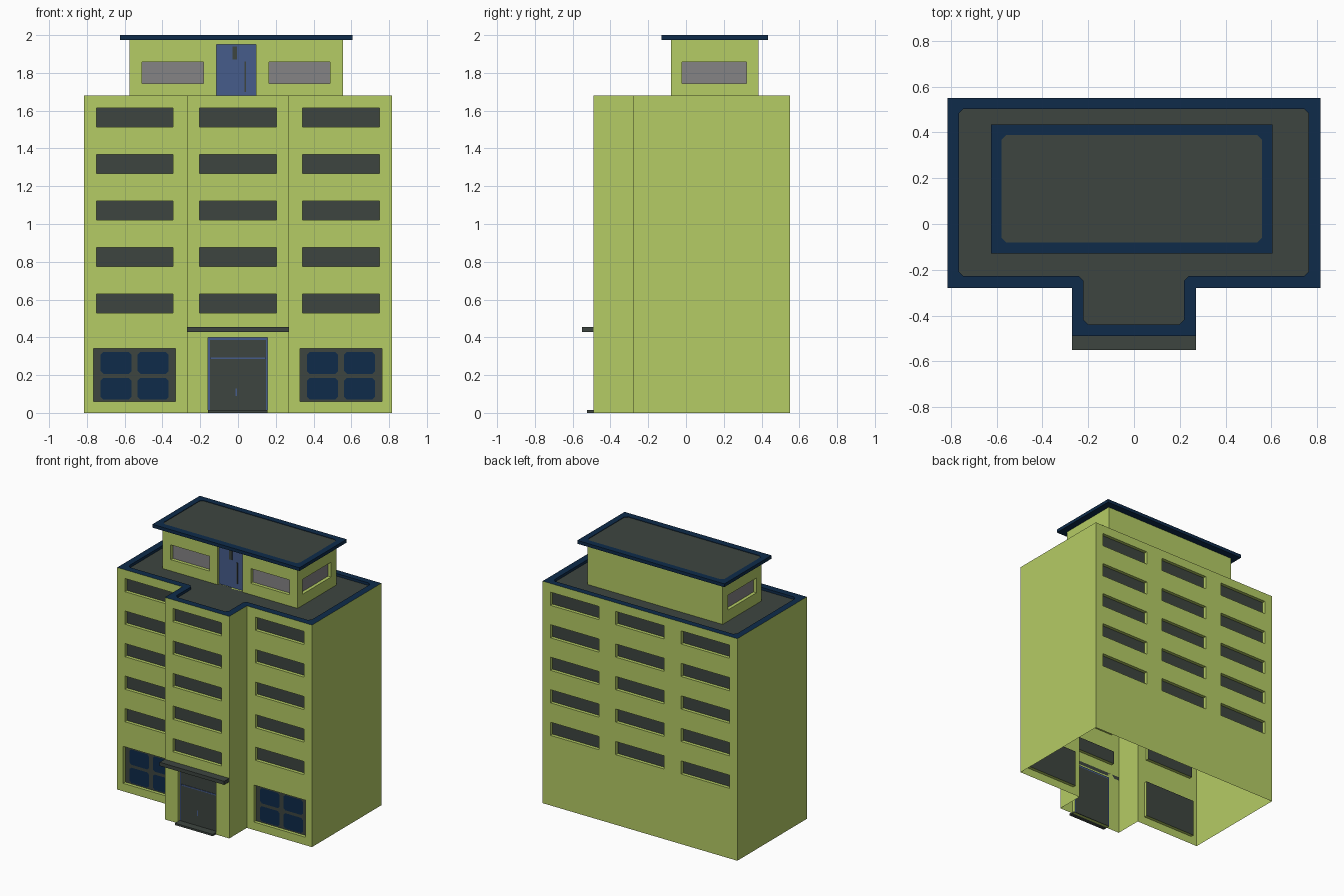
import bpy, bmesh
from mathutils import Vector

if "Cube" in bpy.data.objects:
    bpy.data.objects.remove(bpy.data.objects["Cube"])

# Palette
COLOURS = [("lime_wall", (0.462, 0.604, 0.130)), ("dark_grey", (0.047, 0.060, 0.051)),
           ("navy", (0.0044, 0.024, 0.068)), ("door_blue", (0.062, 0.107, 0.260)),
           ("pale_glass", (0.235, 0.230, 0.235))]
MATS = []
for name, c in COLOURS:
    m = bpy.data.materials.new(name)
    m.diffuse_color = (*c, 1)
    m.use_nodes = True
    m.node_tree.nodes["Principled BSDF"].inputs["Base Color"].default_value = m.diffuse_color
    MATS.append(m)
LIME, DARK, NAVY, BLUE, GLASS = range(5)


def finish(name, bm):
    bmesh.ops.remove_doubles(bm, verts=bm.verts, dist=1e-5)
    me = bpy.data.meshes.new(name)
    bm.to_mesh(me)
    bm.free()
    for m in MATS:
        me.materials.append(m)
    bpy.context.collection.objects.link(bpy.data.objects.new(name, me))


def face(bm, pts, mat, normal):
    """Add a face, turned so that it looks along normal."""
    f = bm.faces.new([bm.verts.new(p) for p in pts])
    f.normal_update()
    if f.normal.dot(normal) < 0:
        f.normal_flip()
    f.material_index = mat


def box(name, lo, hi, mat):
    bm = bmesh.new()
    bmesh.ops.create_cube(bm, size=1)
    for v in bm.verts:
        v.co = [(a + b) / 2 + c * (b - a) for a, b, c in zip(lo, hi, v.co)]
    for f in bm.faces:
        f.material_index = mat
    finish(name, bm)


def wall(bm, p0, p1, z0, z1, holes=()):
    """Wall from p0 to p1 (outside on the right) with recessed panels.
    Hole: (start, end, bottom, top, material, depth) in world coordinates."""
    ax = 0 if abs(p0[0] - p1[0]) > 1e-6 else 1
    d = Vector((p1[0] - p0[0], p1[1] - p0[1], 0)).normalized()
    n = Vector((d.y, -d.x, 0))
    fixed = p0[1 - ax]

    def P(u, z, depth=0):
        q = Vector((u, fixed, z)) if ax == 0 else Vector((fixed, u, z))
        return q - n * depth
    us = sorted({p0[ax], p1[ax]} | {u for h in holes for u in h[:2]})
    zs = sorted({z0, z1} | {z for h in holes for z in h[2:4]})
    for a, b in zip(us, us[1:]):
        for c, e in zip(zs, zs[1:]):
            mu, mz = (a + b) / 2, (c + e) / 2
            if not any(h[0] < mu < h[1] and h[2] < mz < h[3] for h in holes):
                face(bm, [P(a, c), P(b, c), P(b, e), P(a, e)], LIME, n)
    for a, b, c, e, mat, dep in holes:
        ring = [(a, c), (b, c), (b, e), (a, e)]
        face(bm, [P(*r, dep) for r in ring], mat, n)
        mid = P((a + b) / 2, (c + e) / 2)
        for r, s in zip(ring, ring[1:] + ring[:1]):
            face(bm, [P(*r), P(*s), P(*s, dep), P(*r, dep)], LIME, mid - (P(*r) + P(*s)) / 2)


def chamfer(loop, r):
    """Pairs of points cutting each corner of a 2D loop."""
    out = []
    for i, p in enumerate(loop):
        p, a, b = Vector(p), Vector(loop[i - 1]), Vector(loop[(i + 1) % len(loop)])
        out.append((p + (a - p).normalized() * r, p + (b - p).normalized() * r))
    return out


def rimmed_roof(name, outer, inner, z, depth, r=0.02):
    """Navy rim around a lower grey roof deck."""
    bm = bmesh.new()
    up, ch, n = Vector((0, 0, 1)), chamfer(inner, r), len(outer)
    for i in range(n):
        j = (i + 1) % n
        (a, b), c = ch[i], ch[j][0]
        face(bm, [(*outer[i], z), (*a, z), (*b, z)], NAVY, up)
        face(bm, [(*outer[i], z), (*b, z), (*c, z), (*outer[j], z)], NAVY, up)
        for s, t in ((a, b), (b, c)):
            inward = Vector((-(t - s).y, (t - s).x, 0))
            face(bm, [(*s, z), (*t, z), (*t, z - depth), (*s, z - depth)], NAVY, inward)
    face(bm, [(*p, z - depth) for pair in ch for p in pair], DARK, up)
    finish(name, bm)


# Main block: T-shaped shell, open underneath
T = [(-.815, -.28), (-.27, -.28), (-.27, -.49), (.27, -.49),
     (.27, -.28), (.815, -.28), (.815, .55), (-.815, .55)]
TOP = 1.68
ROWS = [(.53 + .246 * i, .63 + .246 * i) for i in range(5)]
COLS = [(-.75, -.345), (-.203, .203), (.342, .748)]


def column(c):
    return [(*c, *row, DARK, .025) for row in ROWS]


holes = {0: column(COLS[0]) + [(-.765, -.33, .06, .34, DARK, .025)],
         2: column(COLS[1]) + [(-.16, .157, 0, .40, BLUE, .025)],
         4: column(COLS[2]) + [(.328, .763, .06, .34, DARK, .025)],
         6: [h for c in COLS for h in column(c)]}
bm = bmesh.new()
for i, p in enumerate(T):
    wall(bm, p, T[(i + 1) % 8], 0, TOP, holes.get(i, ()))
finish("main_block", bm)
T_in = [(-.765, -.228), (-.22, -.228), (-.22, -.44), (.218, -.44),
        (.218, -.228), (.763, -.228), (.763, .503), (-.765, .503)]
rimmed_roof("main_roof", T, T_in, TOP, .02)

# Shop window panes, four each side
bm = bmesh.new()
for x0 in (-.765, .328):
    for dx in (.037, .233):
        for z0, z1 in ((.07, .185), (.207, .322)):
            a, b = x0 + dx, x0 + dx + .165
            pts = [p for pr in chamfer([(a, z0), (b, z0), (b, z1), (a, z1)], .015) for p in pr]
            face(bm, [(p.x, -.259, p.y) for p in pts], NAVY, Vector((0, -1, 0)))
finish("shop_panes", bm)

# Entrance
box("entrance_door", (-.147, -.470, 0), (.147, -.464, .387), DARK)
box("door_rail", (-.147, -.474, .285), (.147, -.469, .294), BLUE)
box("door_handle", (-.012, -.474, .09), (-.004, -.469, .13), BLUE)
box("entrance_step", (-.16, -.525, 0), (.157, -.466, .014), DARK)
box("entrance_canopy", (-.27, -.55, .428), (.27, -.49, .455), DARK)

# Rooftop house
H = [(-.575, -.08), (.555, -.08), (.555, .383), (-.575, .383)]
side = [(-.02, .32, 1.745, 1.857, GLASS, .025)]
hh = {0: [(-.507, -.183, 1.745, 1.857, GLASS, .025), (.163, .487, 1.745, 1.857, GLASS, .025),
          (-.115, .095, 1.66, 1.95, BLUE, .02)], 1: side, 3: side}
bm = bmesh.new()
for i, p in enumerate(H):
    wall(bm, p, H[(i + 1) % 4], 1.66, 1.98, hh.get(i, ()))
finish("rooftop_house", bm)
box("rooftop_door_closer", (-.03, -.066, 1.87), (-.004, -.059, 1.94), DARK)
box("rooftop_door_handle", (.034, -.066, 1.70), (.042, -.059, 1.86), DARK)

# Rooftop slab with rim
S = [(-.625, -.13), (.605, -.13), (.605, .435), (-.625, .435)]
S_in = [(-.58, -.08), (.56, -.08), (.56, .388), (-.58, .388)]
box("slab", (-.625, -.13, 1.975), (.605, .435, 1.994), NAVY)
bm = bmesh.new()
for i, p in enumerate(S):
    q = S[(i + 1) % 4]
    face(bm, [(*p, 1.994), (*q, 1.994), (*q, 2), (*p, 2)], NAVY,
         Vector((q[1] - p[1], p[0] - q[0], 0)))
finish("slab_edge", bm)
rimmed_roof("slab_roof", S, S_in, 2.0, .004)
